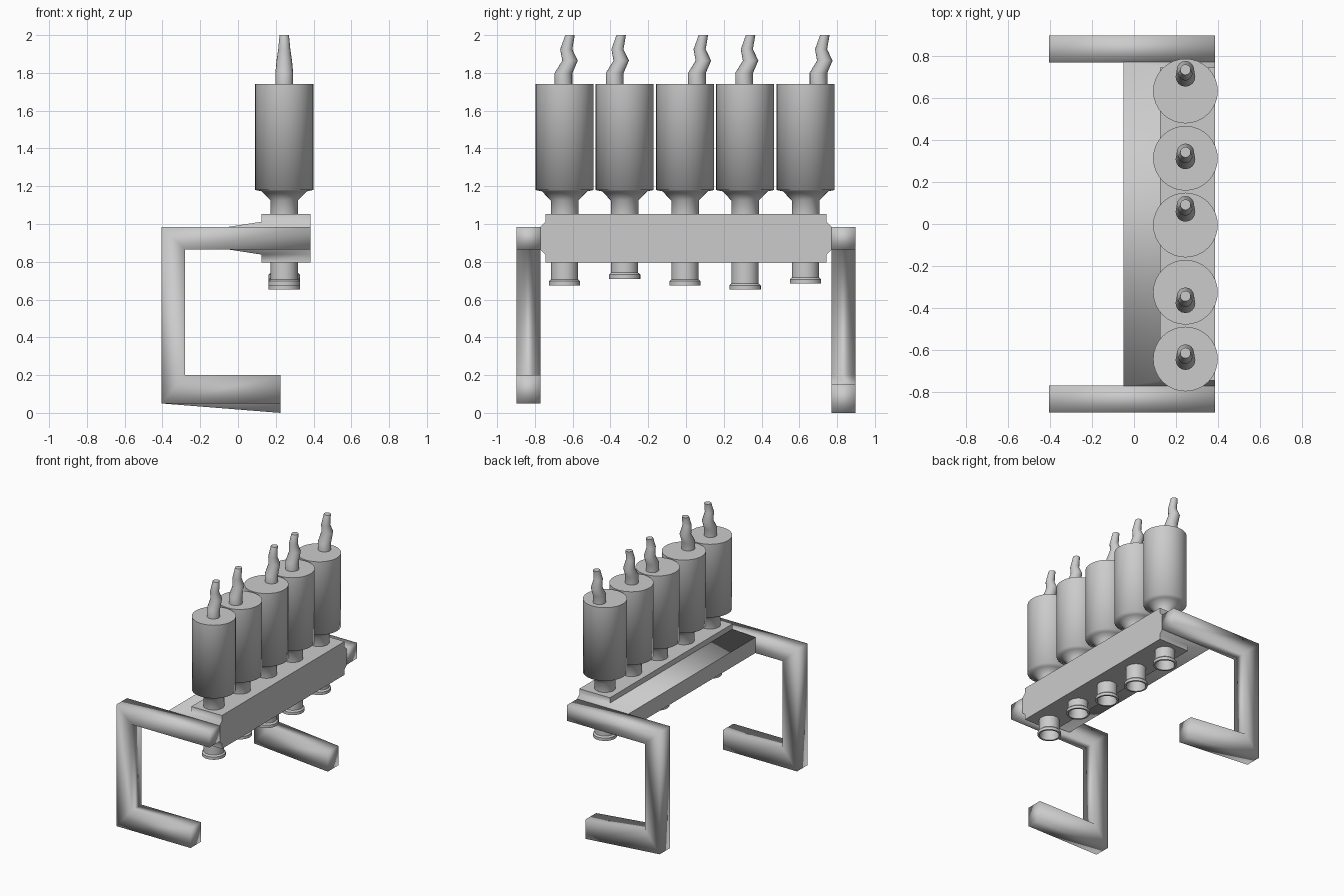
import bpy, bmesh, math
from mathutils import Vector

if "Cube" in bpy.data.objects:
    bpy.data.objects.remove(bpy.data.objects["Cube"])

BOTTLE_X = 0.245


def make_object(name, bm, angle=None):
    bmesh.ops.recalc_face_normals(bm, faces=bm.faces)
    mesh = bpy.data.meshes.new(name)
    bm.to_mesh(mesh)
    bm.free()
    ob = bpy.data.objects.new(name, mesh)
    bpy.context.collection.objects.link(ob)
    bpy.ops.object.select_all(action='DESELECT')
    ob.select_set(True)
    bpy.context.view_layer.objects.active = ob
    if angle is None:
        bpy.ops.object.shade_smooth()
    else:
        bpy.ops.object.shade_smooth_by_angle(angle=math.radians(angle))
    return ob


def loft(bm, rings, caps=True):
    """Skin a list of equally sized vertex rings."""
    rings = [[bm.verts.new(p) for p in ring] for ring in rings]
    for a, b in zip(rings, rings[1:]):
        for i in range(len(a)):
            j = (i + 1) % len(a)
            bm.faces.new((a[i], a[j], b[j], b[i]))
    if caps:
        bm.faces.new(rings[0][::-1])
        bm.faces.new(rings[-1])


def circle(x, y, z, r, n=32):
    return [Vector((x + r * math.cos(2 * math.pi * i / n),
                    y + r * math.sin(2 * math.pi * i / n), z)) for i in range(n)]


def rect(x0, x1, y, z):
    return [(x0, -y, z), (x1, -y, z), (x1, y, z), (x0, y, z)]


# C-shaped side legs: outer/inner corner pairs swept from foot to upper arm
def side_leg(name, y0, y1, drop):
    path = [((0.225, 0.05 - drop), (0.225, 0.20 - drop)),
            ((-0.405, 0.05), (-0.28, 0.20)),
            ((-0.405, 0.985), (-0.28, 0.865)),
            ((0.385, 0.985), (0.385, 0.865))]
    rings = [[(o[0], y0, o[1]), (o[0], y1, o[1]),
              (i[0], y1, i[1]), (i[0], y0, i[1])] for o, i in path]
    bm = bmesh.new()
    loft(bm, rings)
    make_object(name, bm)


side_leg("front_leg", -0.897, -0.77, 0.0)
side_leg("back_leg", 0.77, 0.897, 0.05)

# Cross beam with raised mounting plates above and below
bm = bmesh.new()
loft(bm, [rect(0.125, 0.385, 0.745, 0.797),
          rect(0.125, 0.385, 0.745, 0.838),
          rect(-0.05, 0.385, 0.772, 0.865),
          rect(-0.05, 0.385, 0.772, 0.985),
          rect(0.125, 0.385, 0.745, 1.012),
          rect(0.125, 0.385, 0.745, 1.053)])
make_object("cross_beam", bm, 60)

# Per bottle: y position, spout offset, bottom of the outlet
bottles = [(-0.643, -0.005, 0.675), (-0.325, -0.052, 0.71), (-0.005, 0.063, 0.675),
           (0.313, -0.005, 0.653), (0.633, 0.068, 0.685)]

for k, (y, off, low) in enumerate(bottles, 1):
    # Bottle body with funnel and neck
    body = [(0.073, 1.04), (0.073, 1.125), (0.12, 1.173), (0.154, 1.18), (0.154, 1.742)]
    bm = bmesh.new()
    loft(bm, [circle(BOTTLE_X, y, z, r) for r, z in body])
    make_object(f"bottle_{k}", bm, 82)

    # Crooked tapering spout
    spout = [(0, 0.047, 1.735), (0, 0.047, 1.80), (0.034, 0.041, 1.865),
             (0.014, 0.032, 1.925), (0.034, 0.025, 2.0)]
    bm = bmesh.new()
    loft(bm, [circle(BOTTLE_X, y + off + dy, z, r, 16) for dy, r, z in spout])
    make_object(f"spout_{k}", bm, 50)

    # Hollow outlet with lip below the beam
    outlet = [(0.072, 0.81), (0.072, low + 0.032), (0.083, low + 0.022),
              (0.083, low), (0.07, low), (0.062, low + 0.04), (0.062, 0.79)]
    bm = bmesh.new()
    loft(bm, [circle(BOTTLE_X, y, z, r) for r, z in outlet])
    make_object(f"outlet_{k}", bm, 40)
